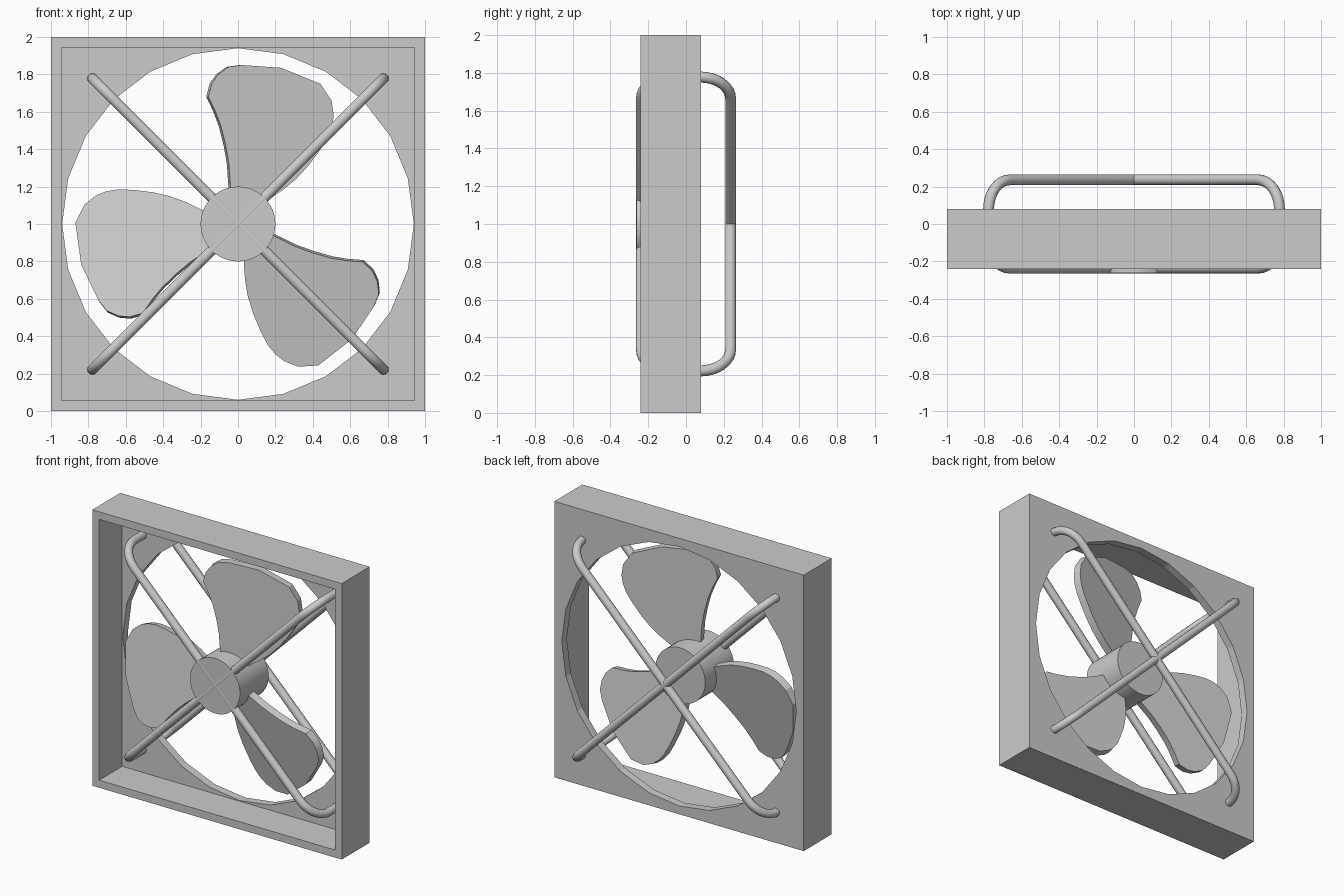
import bpy, bmesh
from math import pi, sin, cos, radians, sqrt
from mathutils import Matrix, Vector

if "Cube" in bpy.data.objects:
    bpy.data.objects.remove(bpy.data.objects["Cube"])

CZ = 1.0  # height of the fan axis


def activate(ob):
    bpy.ops.object.select_all(action='DESELECT')
    ob.select_set(True)
    bpy.context.view_layer.objects.active = ob


def mesh_object(name, bm):
    bmesh.ops.recalc_face_normals(bm, faces=bm.faces)
    me = bpy.data.meshes.new(name)
    bm.to_mesh(me)
    bm.free()
    ob = bpy.data.objects.new(name, me)
    bpy.context.collection.objects.link(ob)
    return ob


def box(name, half, y0, y1):
    bm = bmesh.new()
    m = Matrix.Translation((0, (y0 + y1) / 2, CZ)) @ Matrix.Diagonal((2 * half, y1 - y0, 2 * half, 1))
    bmesh.ops.create_cube(bm, size=1, matrix=m)
    return mesh_object(name, bm)


def drum(name, r, y0, y1, sides):
    bm = bmesh.new()
    m = Matrix.Translation((0, (y0 + y1) / 2, CZ)) @ Matrix.Rotation(pi / 2, 4, 'X')
    bmesh.ops.create_cone(bm, cap_ends=True, segments=sides, radius1=r, radius2=r,
                          depth=y1 - y0, matrix=m)
    return mesh_object(name, bm)


def smooth(ob, angle=35):
    activate(ob)
    bpy.ops.object.shade_smooth_by_angle(angle=radians(angle))


# square housing: open at the front, 24-sided hole in the back plate
housing = box("housing", 1.0, -0.24, 0.08)
for cutter in (box("pocket_cutter", 0.945, -0.4, 0.022),
               drum("hole_cutter", 0.94, -0.3, 0.3, 24)):
    cutter.hide_render = True
    mod = housing.modifiers.new("cut", 'BOOLEAN')
    mod.operation, mod.solver, mod.object = 'DIFFERENCE', 'EXACT', cutter
    activate(housing)
    bpy.ops.object.modifier_apply(modifier=mod.name)
    bpy.data.objects.remove(cutter)

# hub
smooth(drum("hub", 0.2, -0.263, 0.065, 48))

# three pitched blades, outline relative to the axis
OUTLINE = [(0.02, 0.06), (0.10, 0.09), (0.17, 0.135), (0.24, 0.182), (0.31, 0.24),
           (0.375, 0.31), (0.435, 0.39), (0.48, 0.46), (0.503, 0.52), (0.512, 0.58),
           (0.50, 0.66), (0.44, 0.75), (0.23, 0.835), (0.02, 0.85), (-0.05, 0.84),
           (-0.105, 0.80), (-0.14, 0.75), (-0.158, 0.68), (-0.12, 0.60), (-0.09, 0.52),
           (-0.065, 0.42), (-0.048, 0.32), (-0.04, 0.20), (-0.04, 0.10)]
PITCH, THICK = 0.216, 0.055
for i in range(3):
    bm = bmesh.new()
    face = bm.faces.new([bm.verts.new((x, -0.14 + PITCH * x, z)) for x, z in OUTLINE])
    ext = bmesh.ops.extrude_face_region(bm, geom=[face], use_keep_orig=True)
    moved = [g for g in ext["geom"] if isinstance(g, bmesh.types.BMVert)]
    bmesh.ops.translate(bm, verts=moved, vec=Vector((-PITCH, 1, 0)).normalized() * THICK)
    bm.transform(Matrix.Translation((0, 0, CZ)) @ Matrix.Rotation(i * 2 * pi / 3, 4, 'Y'))
    smooth(mesh_object(f"blade_{i + 1}", bm), 25)

# guard rods: two crossed U-shaped bars in front and two behind
ROD_R, ROD_Y, BEND, REACH = 0.029, 0.236, 0.16, 1.10


def guard_rod(name, lean, side, foot):
    half = [(REACH, foot)]
    for k in range(9):
        a = k / 8 * pi / 2
        half.append((REACH - BEND + BEND * cos(a), side * (ROD_Y - BEND + BEND * sin(a))))
    path = half + [(-d, y) for d, y in reversed(half)]
    cu = bpy.data.curves.new(name, 'CURVE')
    cu.dimensions, cu.bevel_depth, cu.bevel_resolution = '3D', ROD_R, 4
    cu.use_fill_caps = True
    sp = cu.splines.new('POLY')
    sp.points.add(len(path) - 1)
    for p, (d, y) in zip(sp.points, path):
        p.co = (d / sqrt(2), y, CZ + lean * d / sqrt(2), 1)
    ob = bpy.data.objects.new(name, cu)
    bpy.context.collection.objects.link(ob)
    activate(ob)
    bpy.ops.object.convert(target='MESH')
    smooth(bpy.context.view_layer.objects.active)


for lean, tag in ((1, "rising"), (-1, "falling")):
    guard_rod(f"front_guard_{tag}", lean, -1, 0.04)
    guard_rod(f"back_guard_{tag}", lean, 1, 0.06)
